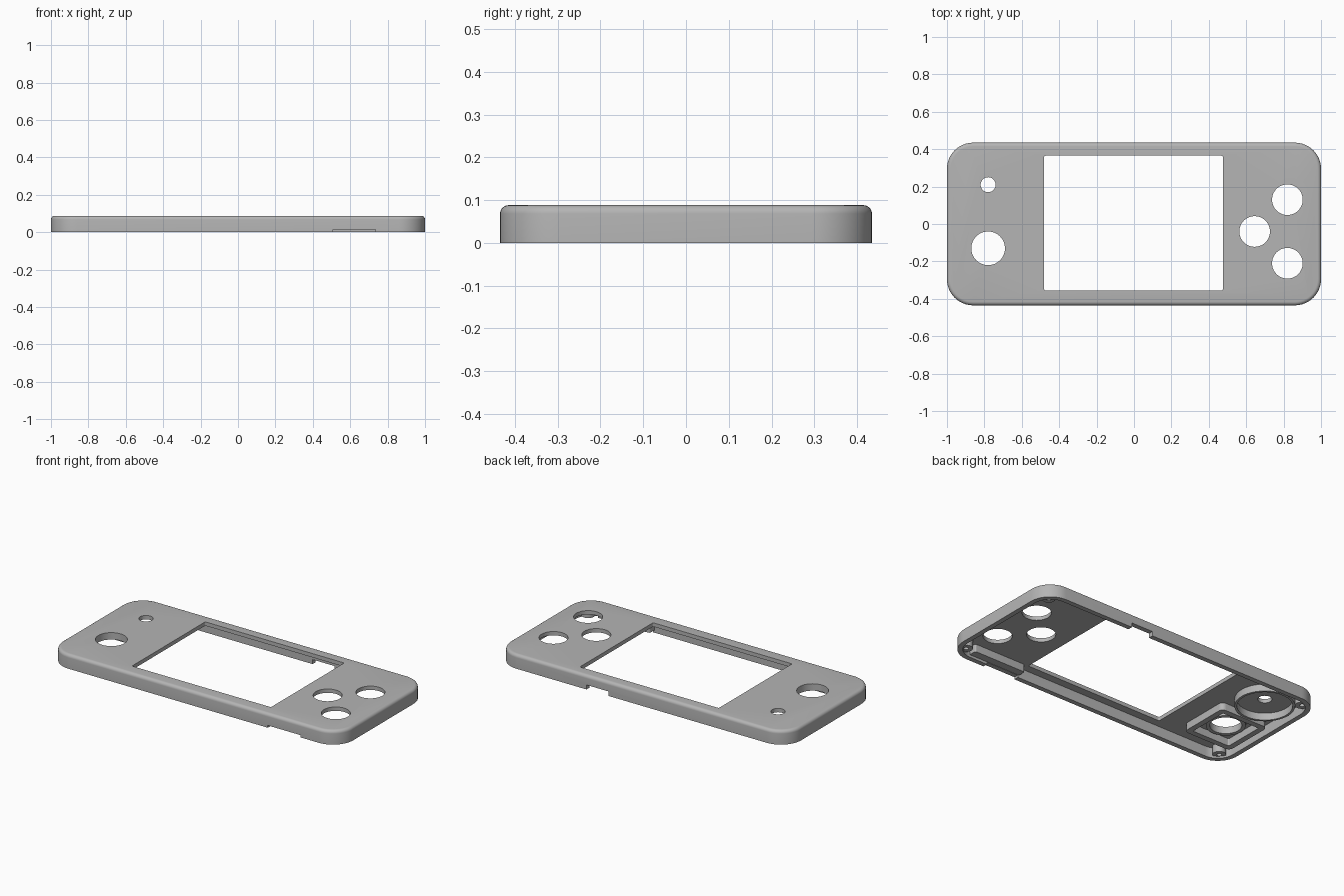
import bpy
import bmesh
from math import cos, sin, pi, radians

cube = bpy.data.objects.get("Cube")
if cube:
    bpy.data.objects.remove(cube, do_unlink=True)

GREY = (0.46, 0.46, 0.46, 1)
mat = bpy.data.materials.new("plain grey plastic")
mat.use_nodes = True
mat.diffuse_color = GREY
bsdf = next(n for n in mat.node_tree.nodes if n.type == 'BSDF_PRINCIPLED')
bsdf.inputs["Base Color"].default_value = GREY

HX, HY, HZ = 1.0, 0.435, 0.088     # half length, half width, height
WALL, CEILING = 0.03, 0.064        # wall thickness, underside of the face plate
CORNER, FILLET = 0.14, 0.02


def rounded(cx, cy, hx, hy, r, z, steps=12):
    """Rounded rectangle loop; a circle when r equals both half sizes."""
    loop = []
    for i, (sx, sy) in enumerate([(1, 1), (-1, 1), (-1, -1), (1, -1)]):
        for k in range(steps + 1):
            a = (i + k / steps) * pi / 2
            loop.append((cx + sx * (hx - r) + r * cos(a), cy + sy * (hy - r) + r * sin(a), z))
    return loop


def loft(name, loops, ring=False):
    """Skin a stack of loops, capped at the ends or closed into a ring."""
    bm = bmesh.new()
    rows = [[bm.verts.new(p) for p in loop] for loop in loops]
    n = len(rows[0])
    pairs = list(zip(rows, rows[1:])) + ([(rows[-1], rows[0])] if ring else [])
    for a, b in pairs:
        for i in range(n):
            bm.faces.new((a[i], a[(i + 1) % n], b[(i + 1) % n], b[i]))
    if not ring:
        bm.faces.new(rows[0][::-1])
        bm.faces.new(rows[-1])
    bmesh.ops.remove_doubles(bm, verts=bm.verts, dist=1e-5)
    bmesh.ops.recalc_face_normals(bm, faces=bm.faces)
    me = bpy.data.meshes.new(name)
    bm.to_mesh(me)
    bm.free()
    me.materials.append(mat)
    ob = bpy.data.objects.new(name, me)
    bpy.context.collection.objects.link(ob)
    return ob


def block(name, cx, cy, hx, hy, r, z0, z1):
    return loft(name, [rounded(cx, cy, hx, hy, r, z) for z in (z0, z1)])


def collar(name, cx, cy, half, r, thick, z0, z1):
    """Upright frame: round if r equals half, otherwise a rounded square."""
    inner = half - thick
    ri = max(r - thick, 0.008)
    return loft(name, [rounded(cx, cy, half, half, r, z0), rounded(cx, cy, half, half, r, z1),
                       rounded(cx, cy, inner, inner, ri, z1),
                       rounded(cx, cy, inner, inner, ri, z0)], ring=True)


def select(ob):
    bpy.ops.object.select_all(action='DESELECT')
    ob.select_set(True)
    bpy.context.view_layer.objects.active = ob


def cut(target, cutter):
    mod = target.modifiers.new("cut", 'BOOLEAN')
    mod.operation, mod.solver, mod.object = 'DIFFERENCE', 'EXACT', cutter
    select(target)
    bpy.ops.object.modifier_apply(modifier=mod.name)
    bpy.data.objects.remove(cutter, do_unlink=True)


# Outer shell with a rounded upper edge
levels = [(0, 0)]
for k in range(7):
    a = k / 6 * pi / 2
    levels.append((FILLET * (1 - cos(a)), HZ - FILLET + FILLET * sin(a)))
shell = loft("face_shell", [rounded(0, 0, HX - d, HY - d, CORNER - d, z) for d, z in levels])

# Hollow underside
cut(shell, block("cavity", 0, 0, HX - WALL, HY - WALL, CORNER - WALL, -0.1, CEILING))

# Screen window
cut(shell, block("window", -0.003, 0.005, 0.478, 0.36, 0.008, -0.1, 0.2))

# Control holes
for x, y, r in [(-0.78, 0.21, 0.04), (-0.78, -0.13, 0.09),
                (0.82, 0.13, 0.082), (0.645, -0.04, 0.082), (0.82, -0.21, 0.082)]:
    cut(shell, block("hole", x, y, r, r, r, -0.1, 0.2))

# Port notches in the lower rim, back and front
cut(shell, block("back_notch", 0.305, HY, 0.075, 0.06, 0.002, -0.1, 0.028))
cut(shell, block("front_notch", 0.622, -HY, 0.113, 0.06, 0.002, -0.1, 0.014))

parts = [shell]
TOP = CEILING + 0.004

# Collars under the left-hand controls
parts.append(collar("round_collar", -0.78, 0.21, 0.17, 0.17, 0.014, 0.02, TOP))
parts.append(collar("square_collar", -0.78, -0.13, 0.165, 0.03, 0.035, 0.018, TOP))
parts.append(collar("pad_lip", -0.78, -0.13, 0.112, 0.112, 0.022, 0.045, TOP))

# Corner screw posts
for sx in (-1, 1):
    for sy in (-1, 1):
        parts.append(collar("screw_post", sx * 0.925, sy * 0.36, 0.038, 0.038, 0.024, 0.012, TOP))

# Stiffening blocks along the long walls, by the port
parts.append(block("front_port_block", 0.68, -0.385, 0.18, 0.028, 0.01, 0.016, TOP))
parts.append(block("back_rib", 0.72, 0.392, 0.16, 0.02, 0.005, 0.035, TOP))

for ob in parts:
    select(ob)
    bpy.ops.object.shade_smooth_by_angle(angle=radians(30))
